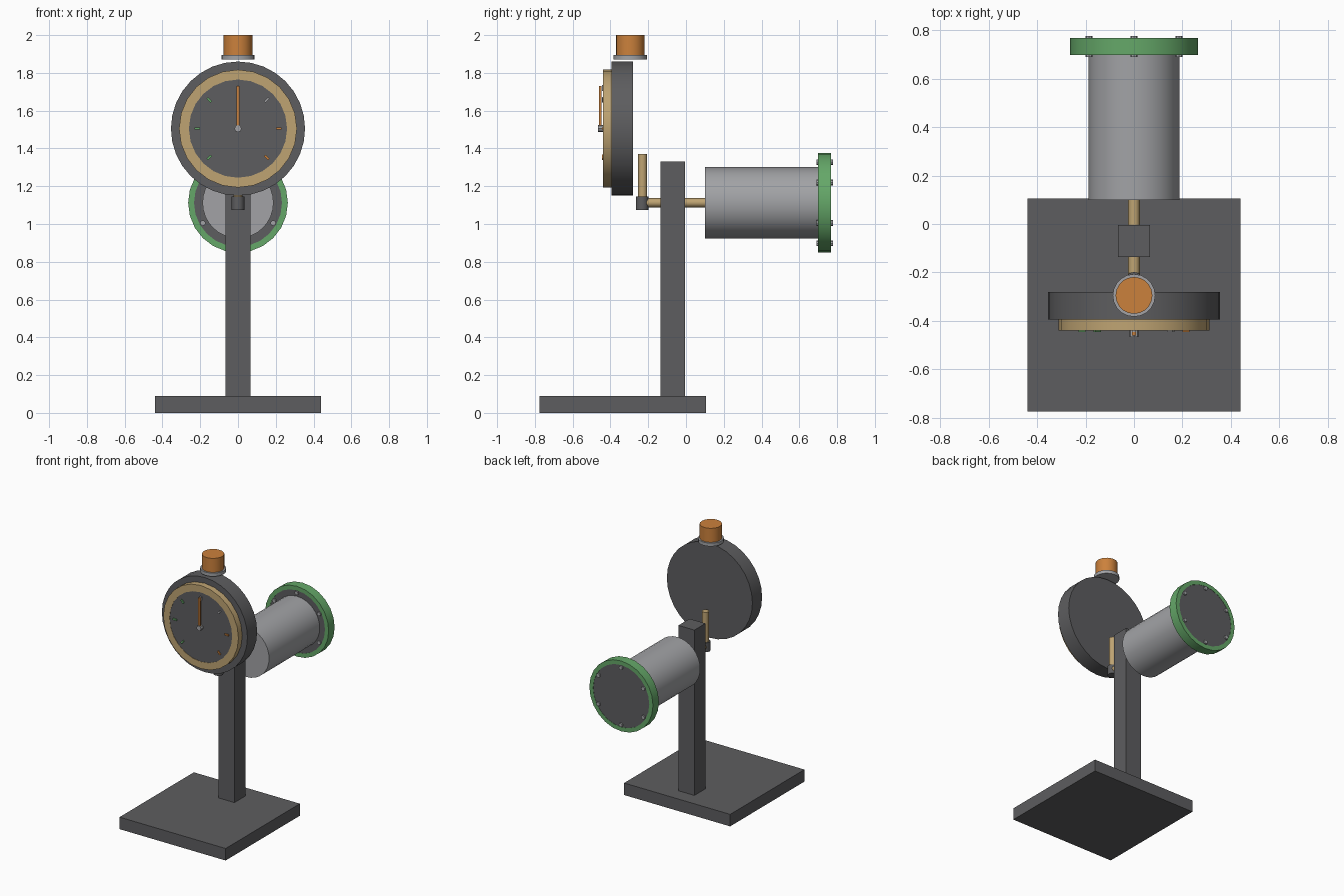
import bpy, bmesh, math
from mathutils import Matrix, Vector

if "Cube" in bpy.data.objects:
    bpy.data.objects.remove(bpy.data.objects["Cube"], do_unlink=True)


def material(name, r, g, b):
    m = bpy.data.materials.new(name)
    m.use_nodes = True
    m.diffuse_color = (r, g, b, 1)
    m.node_tree.nodes["Principled BSDF"].inputs["Base Color"].default_value = (r, g, b, 1)
    return m


DARK = material("dark grey", 0.11, 0.11, 0.115)
STEEL = material("light grey", 0.36, 0.365, 0.38)
BRASS = material("brass", 0.52, 0.37, 0.17)
ORANGE = material("orange", 0.6, 0.22, 0.045)
GREEN = material("green", 0.13, 0.39, 0.14)

AXES = {"z": Matrix.Identity(4), "y": Matrix.Rotation(-math.pi / 2, 4, "X")}


def finish(bm, name, mat, smooth=False):
    bmesh.ops.recalc_face_normals(bm, faces=bm.faces)
    mesh = bpy.data.meshes.new(name)
    bm.to_mesh(mesh)
    bm.free()
    mesh.materials.append(mat)
    ob = bpy.data.objects.new(name, mesh)
    bpy.context.scene.collection.objects.link(ob)
    if smooth:
        bpy.ops.object.select_all(action="DESELECT")
        bpy.context.view_layer.objects.active = ob
        ob.select_set(True)
        bpy.ops.object.shade_smooth_by_angle(angle=math.radians(35))
    return ob


def box(name, mat, low, high, turn=Matrix.Identity(4)):
    low, high = Vector(low), Vector(high)
    bm = bmesh.new()
    size = Matrix.Diagonal((*(high - low), 1))
    bmesh.ops.create_cube(bm, size=1, matrix=turn @ Matrix.Translation((low + high) / 2) @ size)
    return finish(bm, name, mat)


def rod(name, mat, centre, radius, start, end, axis="y", sides=24):
    """Solid cylinder running from start to end along an axis."""
    bm = bmesh.new()
    along = Matrix.Translation((0, 0, (start + end) / 2))
    bmesh.ops.create_cone(bm, cap_ends=True, segments=sides, radius1=radius, radius2=radius,
                          depth=end - start, matrix=Matrix.Translation(centre) @ AXES[axis] @ along)
    return finish(bm, name, mat, sides > 8)


def ring(name, mat, centre, outer, inner, start, end, sides=24):
    """Rectangular section swept round the y axis."""
    bm = bmesh.new()
    section = [(outer, start), (outer, end), (inner, end), (inner, start)]
    loops = []
    for i in range(sides):
        a = math.tau * i / sides
        loops.append([bm.verts.new((centre[0] + r * math.cos(a), y, centre[2] + r * math.sin(a)))
                      for r, y in section])
    for a, b in zip(loops, loops[1:] + loops[:1]):
        for k in range(4):
            n = (k + 1) % 4
            bm.faces.new((a[k], a[n], b[n], b[k]))
    return finish(bm, name, mat, True)


# Stand
box("base_plate", DARK, (-0.44, -0.775, 0), (0.44, 0.105, 0.09))
box("post", DARK, (-0.066, -0.136, 0.09), (0.066, -0.005, 1.33))

# Gauge body
dial = (0, 0, 1.505)
rod("gauge_housing", DARK, dial, 0.355, -0.395, -0.28, sides=32)
ring("gauge_bezel", BRASS, dial, 0.312, 0.26, -0.44, -0.395)
rod("dial_face", DARK, dial, 0.262, -0.438, -0.395, sides=32)

# Dial marks, from the right end of the scale round to the left
marks = [ORANGE, ORANGE, STEEL, STEEL, GREEN, GREEN, GREEN]
for i, mat in enumerate(marks):
    turn = Matrix.Translation(dial) @ Matrix.Rotation(math.radians(45 - 45 * i), 4, "Y")
    box(f"dial_mark_{i + 1}", mat, (0.2, -0.446, -0.006), (0.23, -0.437, 0.006), turn)
box("pointer", ORANGE, (-0.008, -0.46, 1.505), (0.008, -0.447, 1.73))
rod("pointer_hub", STEEL, dial, 0.019, -0.466, -0.437, sides=8)

# Top knob
knob = (0, -0.295, 0)
rod("knob_collar", STEEL, knob, 0.088, 1.87, 1.895, "z", 20)
rod("knob", ORANGE, knob, 0.076, 1.895, 2.0, "z", 20)

# Connecting pipe
pipe = (0, 0, 1.1125)
rod("pipe_horizontal", BRASS, pipe, 0.024, -0.23, 0.105, sides=12)
rod("pipe_vertical", BRASS, (0, -0.23, 0), 0.024, 1.11, 1.37, "z", 12)
rod("pipe_elbow", DARK, (0, -0.232, 0), 0.034, 1.075, 1.145, "z", 12)

# Pressure cylinder with bolted end flange
rod("cylinder_body", STEEL, pipe, 0.188, 0.1, 0.705, sides=32)
ring("flange_rim", GREEN, pipe, 0.264, 0.233, 0.698, 0.768)
rod("flange_plate", DARK, pipe, 0.235, 0.7, 0.766, sides=32)
for i in range(6):
    a = math.radians(30 + 60 * i)
    spot = (0.215 * math.cos(a), 0, pipe[2] + 0.215 * math.sin(a))
    rod(f"flange_bolt_{i + 1}", STEEL, spot, 0.015, 0.69, 0.777, sides=8)
